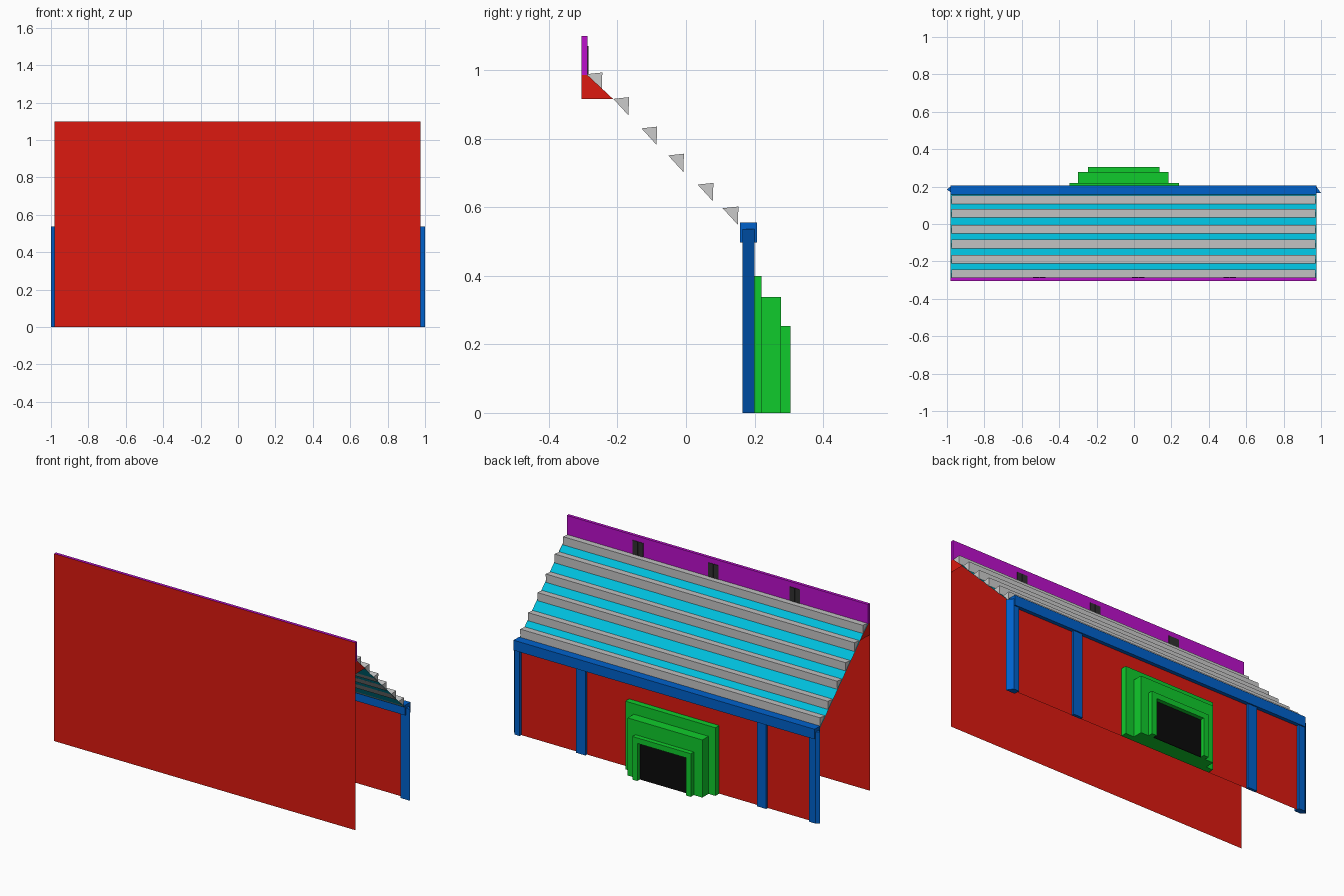
import bpy

if "Cube" in bpy.data.objects:
    bpy.data.objects.remove(bpy.data.objects["Cube"])

X0, X1 = -0.98, 0.975      # ends of the building
BACK = -0.305              # plane of the tall plain wall
FACADE = 0.185             # plane of the low wall with the doorway


def mat(name, rgb):
    m = bpy.data.materials.new(name)
    m.diffuse_color = (*rgb, 1)
    m.use_nodes = True
    m.node_tree.nodes["Principled BSDF"].inputs["Base Color"].default_value = m.diffuse_color
    return m


RED = mat("red", (0.72, 0.01, 0.005))
BLUE = mat("blue", (0.0, 0.12, 0.6))
GREEN = mat("green", (0.005, 0.6, 0.025))
CYAN = mat("cyan", (0.0, 0.52, 0.72))
PURPLE = mat("purple", (0.5, 0.005, 0.6))
BLACK = mat("black", (0.003, 0.003, 0.003))
DARK = mat("dark", (0.03, 0.03, 0.03))


def mesh(name, verts, faces, material=None):
    me = bpy.data.meshes.new(name)
    me.from_pydata(verts, [], faces)
    if material:
        me.materials.append(material)
    ob = bpy.data.objects.new(name, me)
    bpy.context.collection.objects.link(ob)
    return ob


def prism(name, pts, lo, hi, axis, material=None):
    """Extrude a closed counter-clockwise outline along x, y or z."""
    place = {"x": lambda p, t: (t, p[0], p[1]),
             "y": lambda p, t: (p[1], t, p[0]),
             "z": lambda p, t: (p[0], p[1], t)}[axis]
    n = len(pts)
    verts = [place(p, t) for t in (lo, hi) for p in pts]
    faces = [tuple(reversed(range(n))), tuple(range(n, 2 * n))]
    faces += [(i, (i + 1) % n, n + (i + 1) % n, n + i) for i in range(n)]
    return mesh(name, verts, faces, material)


def box(name, x, y, z, material=None):
    pts = [(x[0], y[0]), (x[1], y[0]), (x[1], y[1]), (x[0], y[1])]
    return prism(name, pts, z[0], z[1], "z", material)


def sheet(name, a, b, material):
    """Single surface running the building's length between two (y, z) points."""
    return mesh(name, [(X0, *a), (X1, *a), (X1, *b), (X0, *b)], [(0, 1, 2, 3)], material)


# Walls: tall plain one and low one behind the posts
sheet("tall_wall", (BACK, 0), (BACK, 1.1), RED)
sheet("low_wall", (FACADE, 0.54), (FACADE, 0), RED)

# Small triangular wall pieces under the top of the roof
for side, x in (("left", X0), ("right", X1)):
    mesh(f"gable_piece_{side}", [(x, BACK, 0.915), (x, -0.212, 0.915),
                                 (x, -0.287, 0.985), (x, BACK, 0.985)],
         [(0, 1, 2, 3) if x > 0 else (3, 2, 1, 0)], RED)

# Parapet: top, inner face and ends, with the tall wall as its outer face
y0, y1, z0, z1 = BACK, -0.287, 0.985, 1.1
mesh("parapet",
     [(x, y, z) for x in (X0, X1) for y, z in ((y0, z0), (y1, z0), (y1, z1), (y0, z1))],
     [(0, 3, 2, 1), (4, 5, 6, 7), (1, 2, 6, 5), (2, 3, 7, 6)], PURPLE)

# Parapet windows, two leaves each
for i, cx in enumerate((-0.507, 0.022, 0.512)):
    for j, s in enumerate((-1, 1)):
        c = cx + s * 0.0175
        box(f"window_{i}_{j}", (c - 0.016, c + 0.016), (-0.288, -0.284), (0.985, 1.07), DARK)

# Sloping roof sheet and its triangular slats
sheet("roof", (0.165, 0.536), (-0.287, 0.985), CYAN)
for i, (y, z) in enumerate(((-0.29, 0.988), (-0.212, 0.916), (-0.13, 0.83),
                            (-0.052, 0.751), (0.034, 0.666), (0.107, 0.597))):
    prism(f"roof_slat_{i}", [(y, z), (y + 0.044, z - 0.048), (y + 0.046, z + 0.005)],
          X0 + 0.003, X1 - 0.005, "x")

# Eaves beam
box("eaves_beam", (X0, X1), (0.157, 0.207), (0.497, 0.556), BLUE)

# Posts: chamfered at the corners, plain between
prism("corner_post_right", [(0.94, 0.165), (1.0, 0.165), (0.975, 0.2), (0.94, 0.2)],
      0, 0.537, "z", BLUE)
prism("corner_post_left", [(-0.975, 0.165), (-0.94, 0.165), (-0.94, 0.2), (-0.98, 0.2),
                           (-1.0, 0.185)], 0, 0.537, "z", BLUE)
for i, x in enumerate((-0.66, 0.513)):
    box(f"post_{i}", (x, x + 0.06), (FACADE - 0.002, 0.2), (0, 0.52), BLUE)

# Stepped doorway surround
box("door_surround_outer", (-0.345, 0.24), (FACADE, 0.22), (0, 0.4), GREEN)
box("door_surround_middle", (-0.3, 0.185), (0.22, 0.277), (0, 0.338), GREEN)
xa, xb, h, t = -0.245, 0.135, 0.253, 0.032
prism("door_frame", [(0, xa), (0, xa + t), (h - t, xa + t), (h - t, xb - t),
                     (0, xb - t), (0, xb), (h, xb), (h, xa)][::-1],
      0.277, 0.305, "y", GREEN).data.flip_normals()

# Dark door opening
box("door", (xa + t, xb - t), (0.277, 0.281), (0, h - t), BLACK)
